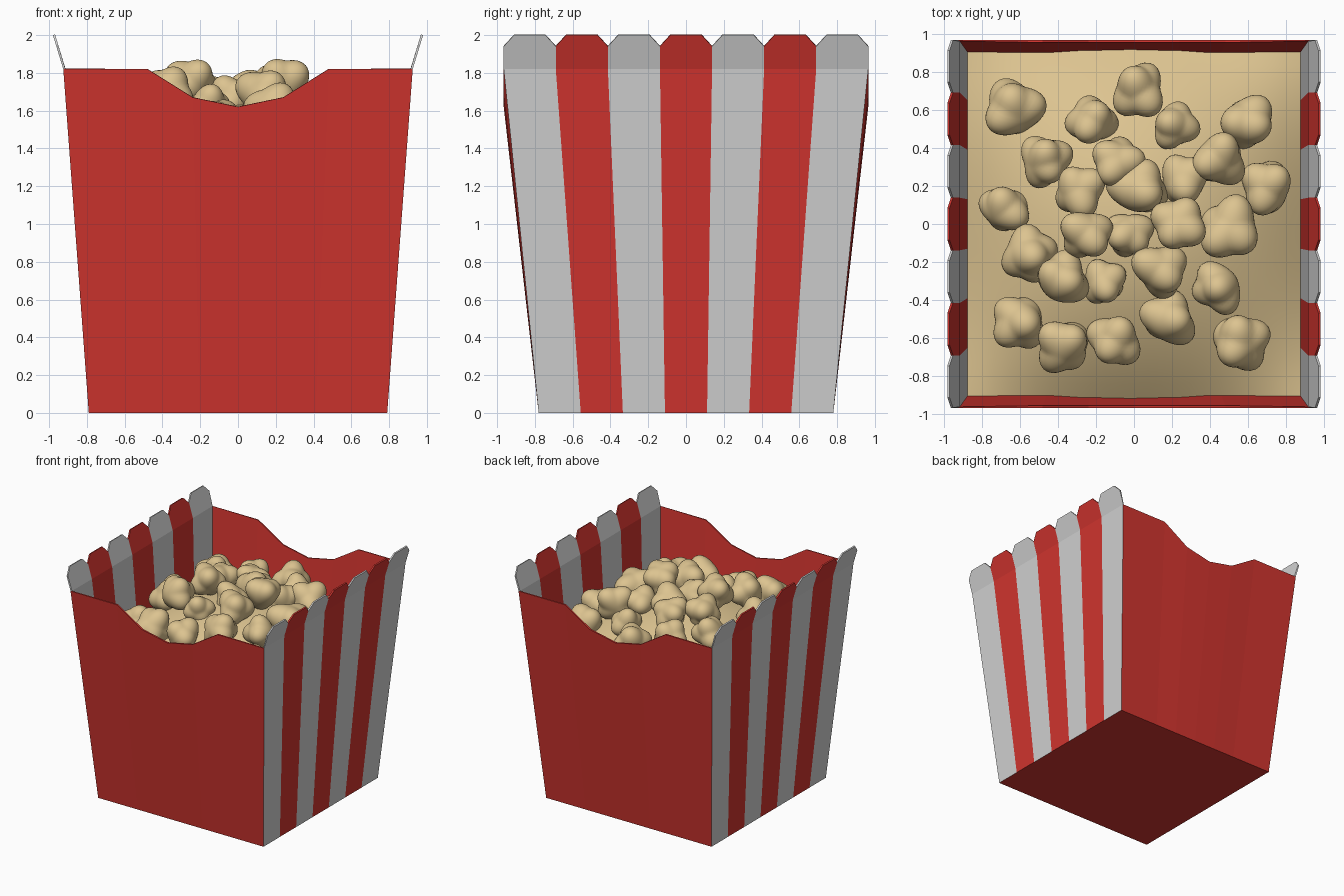
import bpy, bmesh, math, random
from mathutils import Vector

if "Cube" in bpy.data.objects:
    bpy.data.objects.remove(bpy.data.objects["Cube"])

random.seed(7)


def material(name, rgb):
    m = bpy.data.materials.new(name)
    m.diffuse_color = (*rgb, 1)
    m.use_nodes = True
    m.node_tree.nodes["Principled BSDF"].inputs["Base Color"].default_value = m.diffuse_color
    return m


RED = material("red card", (0.64, 0.035, 0.028))
WHITE = material("white card", (0.64, 0.64, 0.64))
CORN = material("popcorn tan", (0.72, 0.55, 0.28))


def finish(bm, name, mats, smooth=False):
    mesh = bpy.data.meshes.new(name)
    for f in bm.faces:
        f.smooth = smooth
    bm.to_mesh(mesh)
    bm.free()
    for m in mats:
        mesh.materials.append(m)
    ob = bpy.data.objects.new(name, mesh)
    bpy.context.collection.objects.link(ob)
    return ob


# Main sizes: half widths at the base and at the rim, fold height, full height
BX, BY, TX, TY, FOLD, TOP = 0.79, 0.78, 0.925, 0.965, 1.82, 2.0
TAB_X, NOTCH = 0.98, 1.94
RIM = [(-TX, FOLD), (-0.48, FOLD), (-0.24, 1.67), (0, 1.62),
       (0.24, 1.67), (0.48, FOLD), (TX, FOLD)]


def rim_height(x):
    for (x0, z0), (x1, z1) in zip(RIM, RIM[1:]):
        if x <= x1:
            return z0 + (z1 - z0) * (x - x0) / (x1 - x0)
    return FOLD


# Carton: dipped front and back panels, striped sides with scalloped tabs, floor
bm = bmesh.new()


def face(points, mat=0):
    f = bm.faces.new([bm.verts.new(p) for p in points])
    f.material_index = mat


for s in (-1, 1):
    for (x0, z0), (x1, z1) in zip(RIM, RIM[1:]):
        k = BX / TX
        face([(x0 * k, s * BY, 0), (x1 * k, s * BY, 0), (x1, s * TY, z1), (x0, s * TY, z0)])
    notch_x = TX + (TAB_X - TX) * (NOTCH - FOLD) / (TOP - FOLD)
    for i in range(7):
        a, b = -1 + 2 * i / 7, -1 + 2 * (i + 1) / 7
        mat = 1 - i % 2
        ya, yb = a * TY, b * TY
        face([(s * BX, a * BY, 0), (s * BX, b * BY, 0), (s * TX, yb, FOLD), (s * TX, ya, FOLD)], mat)
        face([(s * TX, ya, FOLD), (s * TX, yb, FOLD), (s * notch_x, yb, NOTCH),
              (s * TAB_X, yb - 0.055, TOP), (s * TAB_X, ya + 0.055, TOP),
              (s * notch_x, ya, NOTCH)], mat)
ys = [BY * (-1 + 2 * i / 7) for i in range(8)]
xs = [x * BX / TX for x, z in RIM]
face([(x, -BY, 0) for x in xs] + [(BX, y, 0) for y in ys[1:-1]]
     + [(x, BY, 0) for x in reversed(xs)] + [(-BX, y, 0) for y in reversed(ys[1:-1])])
bmesh.ops.remove_doubles(bm, verts=bm.verts, dist=0.0005)
bmesh.ops.recalc_face_normals(bm, faces=bm.faces)
floor = min(bm.faces, key=lambda f: f.calc_center_median().z)
if floor.normal.z > 0:
    bmesh.ops.reverse_faces(bm, faces=bm.faces)
carton = finish(bm, "carton", [RED, WHITE])
wall = carton.modifiers.new("card thickness", "SOLIDIFY")
wall.thickness = 0.012
wall.offset = -1

# Popcorn fill: smooth mound reaching the walls
LEVEL, RISE, FX = 1.28, 0.36, 0.88


def mound(u, v):
    return LEVEL + RISE * (1 - u * u) * (1 - v * v)


bm = bmesh.new()
bmesh.ops.create_grid(bm, x_segments=24, y_segments=24, size=1)
for vert in bm.verts:
    u, v = vert.co.x, vert.co.y
    depth = BY + (TY - BY) * LEVEL / rim_height(u * TX) - 0.006
    vert.co = (u * FX, v * depth, mound(u, v))
finish(bm, "popcorn_fill", [CORN], True)

# Popped kernels: x, y, radius, lift above the mound
KERNELS = [
    (-.63, .60, .18, .05), (-.22, .54, .15, .07), (.02, .70, .16, .10), (.21, .52, .14, .06),
    (.59, .53, .17, .05), (.44, .34, .16, .10), (.70, .19, .16, .06), (-.47, .33, .15, .08),
    (-.08, .32, .15, .06), (-.29, .17, .15, .08), (.02, .18, .17, .04), (.26, .22, .15, .03),
    (-.68, .08, .15, .06), (.51, -.03, .18, .07), (.24, 0, .16, .13), (-.25, -.05, .15, .14),
    (-.03, -.05, .14, .02), (-.56, -.16, .16, .07), (-.38, -.30, .16, .15), (-.16, -.31, .13, .04),
    (.14, -.24, .16, .08), (.45, -.33, .15, .08), (-.60, -.51, .16, .06), (-.37, -.64, .16, .11),
    (-.10, -.61, .16, .05), (.18, -.50, .16, .09), (.55, -.62, .17, .05),
]


def random_lobes(count):
    """Well separated random directions, each with its own length."""
    lobes = []
    while len(lobes) < count:
        d = Vector([random.gauss(0, 1) for _ in range(3)]).normalized()
        if all(d.dot(e) < 0.35 for e, _ in lobes):
            lobes.append((d, random.uniform(0.75, 1.1)))
    return lobes


for n, (x, y, r, lift) in enumerate(KERNELS, 1):
    lobes = random_lobes(5)
    bm = bmesh.new()
    bmesh.ops.create_icosphere(bm, subdivisions=4, radius=1)
    centre = Vector((x, y, mound(x / FX, y / 0.905) + lift))
    for vert in bm.verts:
        d = vert.co.normalized()
        swell = sum((w * math.exp(4 * (d.dot(e) - 1))) ** 4 for e, w in lobes) ** 0.25
        vert.co = centre + d * r * (0.66 + 0.38 * swell)
    finish(bm, f"kernel_{n:02d}", [CORN], True)
